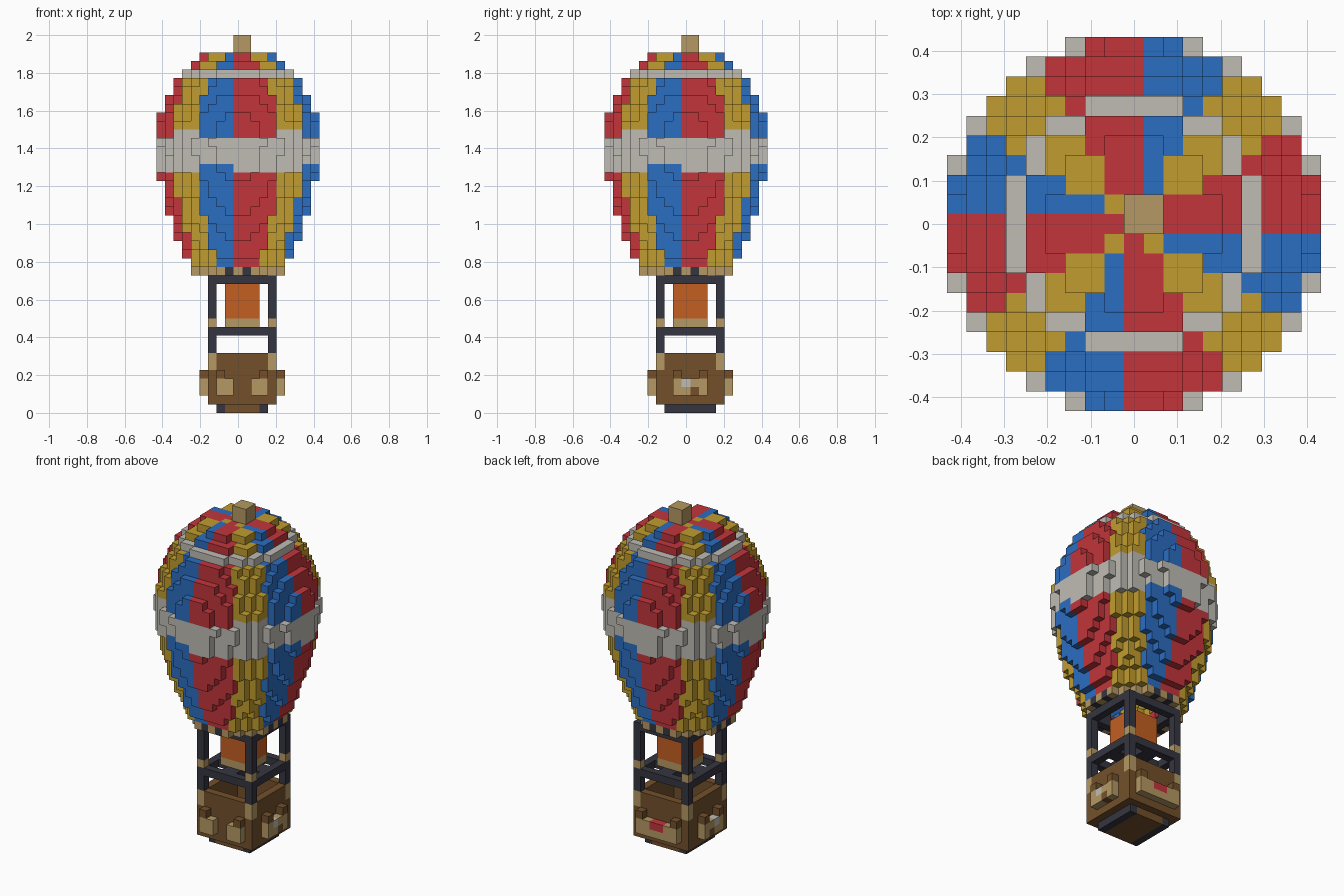
import bpy, bmesh, math
from mathutils import Vector

U = 1 / 22  # size of one block
cube = bpy.data.objects.get("Cube")
if cube:
    bpy.data.objects.remove(cube)


def linear(c):
    c /= 255
    return c / 12.92 if c <= 0.04045 else ((c + 0.055) / 1.055) ** 2.4


def material(name, r, g, b):
    m = bpy.data.materials.new(name)
    m.use_nodes = True
    col = (linear(r), linear(g), linear(b), 1)
    m.diffuse_color = col
    m.node_tree.nodes["Principled BSDF"].inputs["Base Color"].default_value = col
    return m


PALETTE = {
    "red": material("red", 194, 53, 59),
    "blue": material("blue", 43, 109, 193),
    "yellow": material("yellow", 192, 156, 46),
    "grey": material("pale_grey", 191, 188, 180),
    "tan": material("tan", 181, 153, 99),
    "brown": material("brown", 115, 80, 43),
    "dark": material("dark_slate", 53, 53, 65),
    "orange": material("orange", 195, 95, 33),
}
AXES = [Vector(v) for v in ((1, 0, 0), (0, 1, 0), (0, 0, 1))]


def build(name, cells):
    """Make one object from a block map, keeping only exposed faces."""
    names = sorted(set(cells.values()))
    bm = bmesh.new()
    for cell, colour in cells.items():
        centre = Vector(cell) + AXES[2] * 0.5
        for i in range(3):
            for s in (-1, 1):
                n = AXES[i] * s
                if tuple(int(a + b) for a, b in zip(cell, n)) in cells:
                    continue
                p, q = AXES[(i + 1) % 3] * 0.5, AXES[(i + 2) % 3] * 0.5 * s
                mid = centre + n * 0.5
                corners = (mid - p - q, mid + p - q, mid + p + q, mid - p + q)
                face = bm.faces.new([bm.verts.new(c * U) for c in corners])
                face.material_index = names.index(colour)
    bmesh.ops.remove_doubles(bm, verts=bm.verts[:], dist=U * 0.01)
    mesh = bpy.data.meshes.new(name)
    bm.to_mesh(mesh)
    bm.free()
    for n in names:
        mesh.materials.append(PALETTE[n])
    ob = bpy.data.objects.new(name, mesh)
    bpy.context.scene.collection.objects.link(ob)


def box(cells, xs, ys, zs, colour):
    """Fill an inclusive block range with one colour."""
    for x in range(xs[0], xs[1] + 1):
        for y in range(ys[0], ys[1] + 1):
            for z in range(zs[0], zs[1] + 1):
                cells[x, y, z] = colour


# Envelope: hollow stack of discs, twelve coloured gores and two pale bands
def radius(k):
    d = k - 30.5
    if d > 0:
        return 9.5 * math.sqrt(max(0, 1 - (d / 11.9) ** 2))
    return 9.5 - 0.0545 * (-d) ** 1.6


def gore(x, y, k):
    angle = math.degrees(math.atan2(y, x)) % 90
    colour = ("red", "yellow", "blue")[min(2, int(angle / 30))]
    low = 29 if colour == "blue" else 28
    high = 32 if colour == "yellow" else 31
    return "grey" if k == 39 or low <= k <= high else colour


envelope, throat = {}, {}
for k in range(16, 42):
    hollow = min(radius(k), radius(k + 1)) - 1.3 if k < 41 else -1
    for x in range(-9, 10):
        for y in range(-9, 10):
            d = math.hypot(x, y)
            if d > radius(k):
                continue
            if k == 16:
                if d > 3.4:
                    edge = d > 4.6 and (x + y) % 2
                    throat[x, y, k] = "tan" if edge else "dark"
            elif d > hollow:
                envelope[x, y, k] = gore(x, y, k)
build("envelope", envelope)
build("throat_ring", throat)

# Crown block
crown = {}
box(crown, (0, 1), (0, 1), (42, 43), "tan")
build("crown_block", crown)

# Frame: corner posts, two rings of rails and burner supports
LO, HI = -3, 4
frame = {}
for k in (9, 15):
    for side in (LO, HI):
        box(frame, (LO, HI), (side, side), (k, k), "dark")
        box(frame, (side, side), (LO, HI), (k, k), "dark")
box(frame, (LO, HI), (0, 1), (9, 9), "dark")
box(frame, (0, 1), (LO, HI), (9, 9), "dark")
for x in (LO, HI):
    for y in (LO, HI):
        box(frame, (x, x), (y, y), (7, 15), "dark")
        frame[x, y, 10] = "tan"
build("frame", frame)

# Burner
burner = {}
box(burner, (-1, 2), (-1, 2), (10, 10), "tan")
box(burner, (-1, 2), (-1, 2), (11, 14), "orange")
build("burner", burner)

# Basket: open box with tan corner tops
basket = {}
box(basket, (LO, HI), (LO, HI), (1, 1), "brown")
for side in (LO, HI):
    box(basket, (LO, HI), (side, side), (1, 6), "brown")
    box(basket, (side, side), (LO, HI), (1, 6), "brown")
for x in (LO, HI):
    for y in (LO, HI):
        box(basket, (x, x), (y, y), (5, 6), "tan")
box(basket, (-1, 2), (-2, 3), (0, 0), "brown")
build("basket", basket)

# Skids
skids = {}
for x in (-2, 3):
    box(skids, (x, x), (-2, 3), (0, 0), "dark")
build("skids", skids)

# Sandbags with ties on the front and back
for name, y in (("front_bags", LO - 1), ("back_bags", HI + 1)):
    bags = {}
    for a, tie in ((-2, -2), (2, 3)):
        box(bags, (a, a + 1), (y, y), (2, 3), "tan")
        bags[tie, y, 4] = "brown"
    if y > 0:
        box(bags, (0, 1), (y, y), (3, 3), "red")
        box(bags, (0, 1), (y, y), (2, 2), "tan")
    build(name, bags)

# Side packs with a pale patch
for name, x in (("right_pack", LO - 1), ("left_pack", HI + 1)):
    pack = {}
    box(pack, (x, x), (-1, 2), (2, 3), "tan")
    pack[x, 0, 3] = "grey"
    pack[x, 1, 2] = "brown"
    for y in (-1, 2):
        pack[x, y, 4] = "brown"
    build(name, pack)
